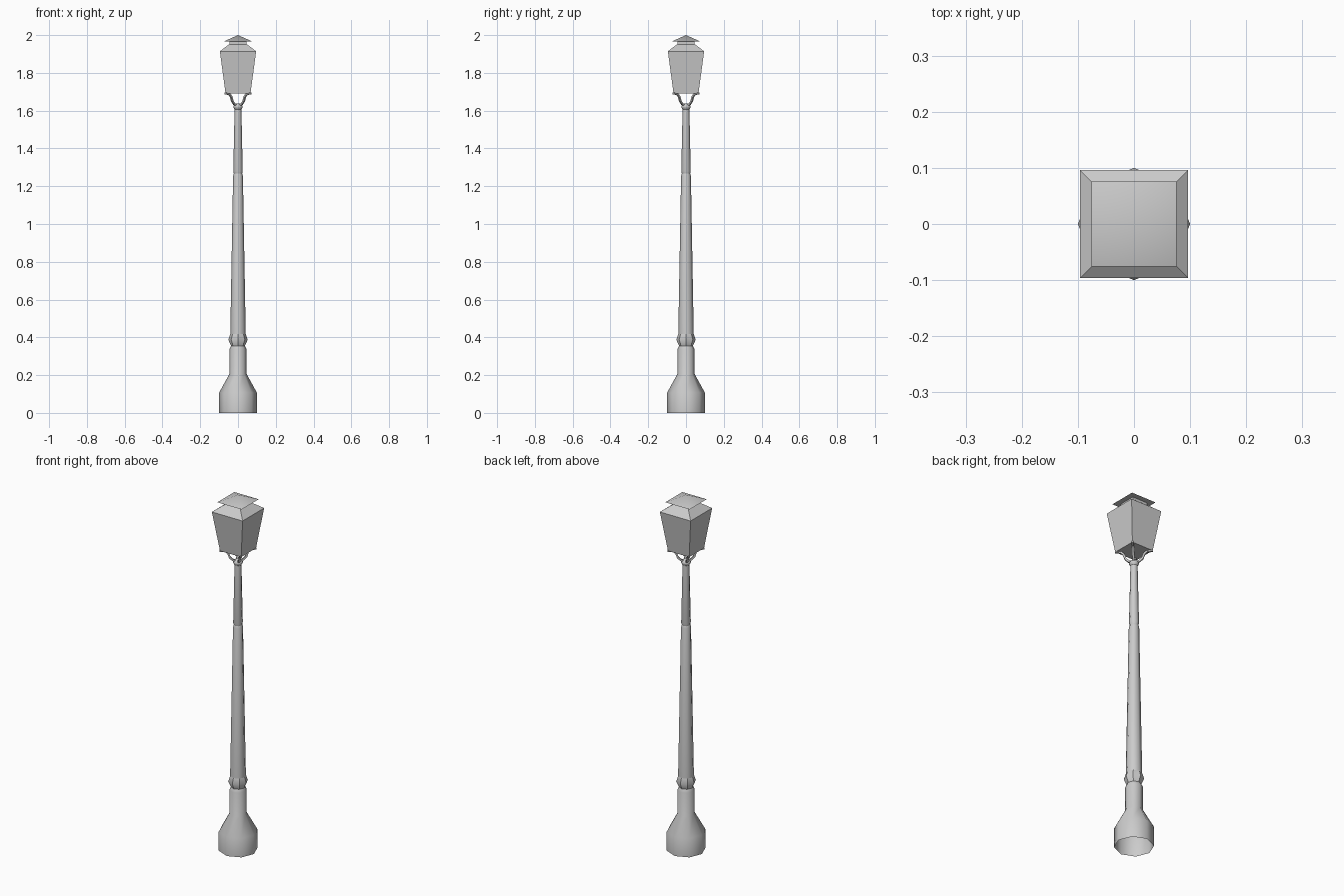
import bpy, bmesh, math
from mathutils import Vector

if "Cube" in bpy.data.objects:
    bpy.data.objects.remove(bpy.data.objects["Cube"])


def finish(name, bm, smooth=None):
    bmesh.ops.recalc_face_normals(bm, faces=bm.faces)
    me = bpy.data.meshes.new(name)
    bm.to_mesh(me)
    bm.free()
    ob = bpy.data.objects.new(name, me)
    bpy.context.collection.objects.link(ob)
    if smooth:
        bpy.ops.object.select_all(action='DESELECT')
        ob.select_set(True)
        bpy.context.view_layer.objects.active = ob
        bpy.ops.object.shade_smooth_by_angle(angle=math.radians(smooth))
    return ob


def stack(name, profile, sides, turn=0.0, smooth=None, cap_bottom=True, cap_top=True):
    """Loft regular polygons of (radius, z); radius 0 makes a point."""
    bm = bmesh.new()
    rings = []
    for r, z in profile:
        if r == 0:
            rings.append([bm.verts.new((0, 0, z))] * sides)
        else:
            angles = [turn + math.tau * i / sides for i in range(sides)]
            rings.append([bm.verts.new((r * math.cos(a), r * math.sin(a), z)) for a in angles])
    for lo, hi in zip(rings, rings[1:]):
        for i in range(sides):
            j = (i + 1) % sides
            bm.faces.new(list(dict.fromkeys((lo[i], lo[j], hi[j], hi[i]))))
    if cap_bottom:
        bm.faces.new(rings[0][::-1])
    if cap_top and profile[-1][0] > 0:
        bm.faces.new(rings[-1])
    return finish(name, bm, smooth)


def square(name, profile, **kw):
    """Square stack, profile given as (half width, z)."""
    return stack(name, [(w * math.sqrt(2), z) for w, z in profile], 4, math.pi / 4, **kw)


# Octagonal post, open underneath
stack("base", [(0.10, 0), (0.10, 0.107), (0.045, 0.207), (0.045, 0.338), (0.037, 0.355)],
      8, smooth=50, cap_bottom=False)
stack("ring", [(0.037, 0.355), (0.051, 0.387), (0.04, 0.42)], 8, smooth=40)
stack("lower_shaft", [(0.041, 0.415), (0.026, 1.255), (0.022, 1.268)], 8, smooth=50)
stack("upper_shaft", [(0.021, 1.265), (0.025, 1.28), (0.018, 1.61)], 8, smooth=50)
stack("collar", [(0.018, 1.607), (0.025, 1.617), (0.025, 1.625), (0.014, 1.637)], 8, smooth=50)

# Four curved brackets running to the lantern corners
path = [(0.006, 1.628), (0.02, 1.635), (0.03, 1.65), (0.036, 1.674), (0.046, 1.688), (0.067, 1.691)]
bm = bmesh.new()
for k in range(4):
    a = math.pi / 4 + k * math.pi / 2
    out = Vector((math.cos(a), math.sin(a), 0))
    side = Vector((-math.sin(a), math.cos(a), 0))
    pts = [out * (d * math.sqrt(2)) + Vector((0, 0, z)) for d, z in path]
    rings = []
    for i, p in enumerate(pts):
        t = (pts[min(i + 1, len(pts) - 1)] - pts[max(i - 1, 0)]).normalized()
        n = t.cross(side)
        rings.append([bm.verts.new(p + side * (u * 0.005) + n * (v * 0.005))
                      for u, v in ((1, 1), (-1, 1), (-1, -1), (1, -1))])
    for lo, hi in zip(rings, rings[1:]):
        for i in range(4):
            j = (i + 1) % 4
            bm.faces.new((lo[i], lo[j], hi[j], hi[i]))
    bm.faces.new(rings[0][::-1])
    bm.faces.new(rings[-1])
finish("brackets", bm, 40)

# Lantern, sloping roof, vent neck and cap
square("lantern", [(0.066, 1.691), (0.096, 1.914)], cap_top=False)
square("roof", [(0.096, 1.914), (0.048, 1.951)], cap_bottom=False)
square("vent", [(0.045, 1.945), (0.045, 1.968)])
square("cap", [(0.076, 1.966), (0, 2.0)], smooth=45)
